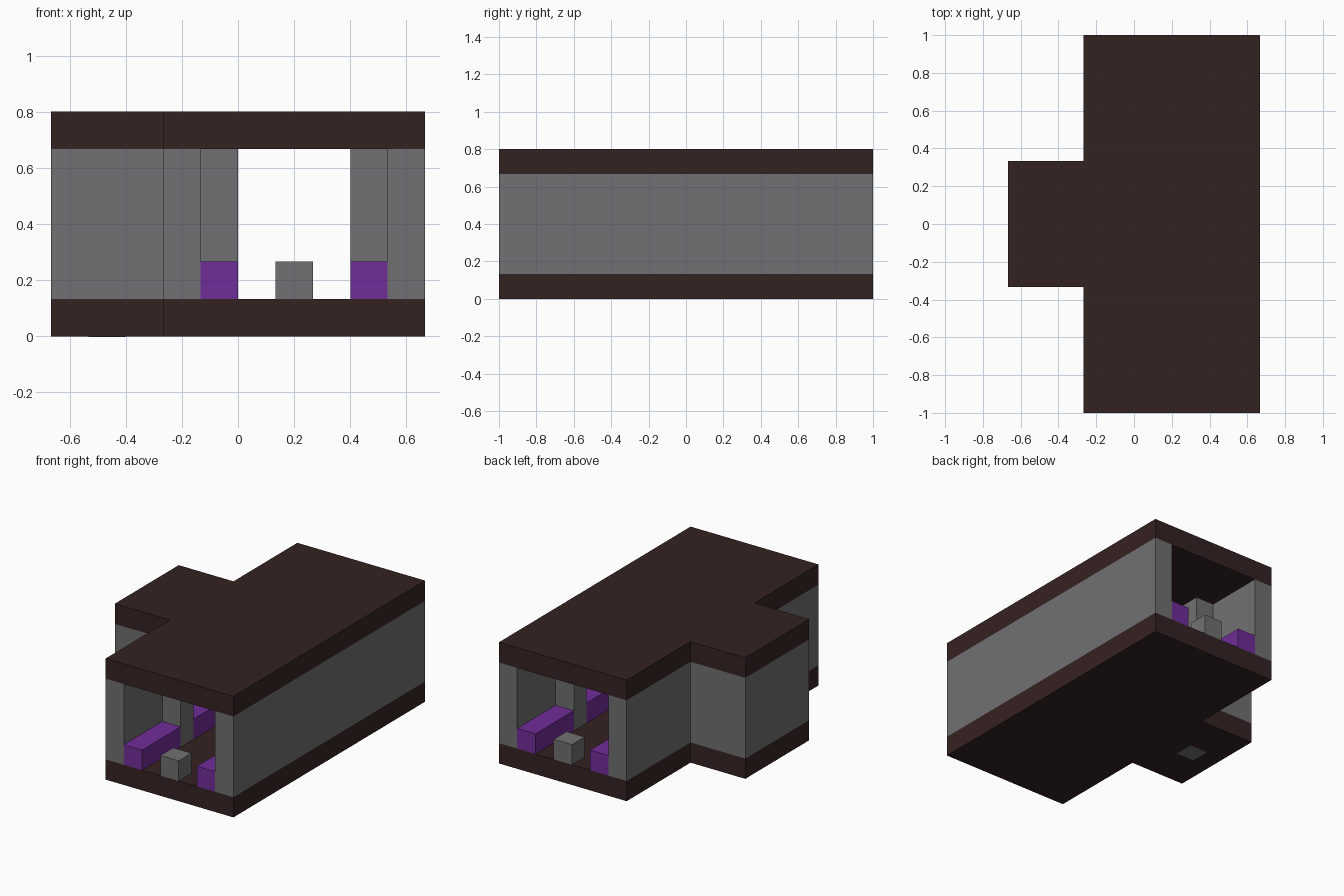
import bpy
import bmesh

U = 1 / 15  # one building module

cube = bpy.data.objects.get("Cube")
if cube:
    bpy.data.objects.remove(cube, do_unlink=True)


def material(name, color):
    mat = bpy.data.materials.new(name)
    mat.use_nodes = True
    mat.diffuse_color = (*color, 1)
    bsdf = mat.node_tree.nodes["Principled BSDF"]
    bsdf.inputs["Base Color"].default_value = (*color, 1)
    bsdf.inputs["Roughness"].default_value = 0.8
    return mat


brown = material("dark brown", (0.036, 0.016, 0.016))
grey = material("stone grey", (0.165, 0.161, 0.168))
purple = material("purple", (0.165, 0.026, 0.319))


def prism(name, outline, z0, z1, mat):
    """Extrude a plan outline, given in modules, between two heights."""
    bm = bmesh.new()
    base = bm.faces.new([bm.verts.new((x * U, y * U, z0 * U)) for x, y in outline])
    top = bmesh.ops.extrude_face_region(bm, geom=[base])["geom"]
    verts = [v for v in top if isinstance(v, bmesh.types.BMVert)]
    bmesh.ops.translate(bm, verts=verts, vec=(0, 0, (z1 - z0) * U))
    bmesh.ops.recalc_face_normals(bm, faces=bm.faces)
    mesh = bpy.data.meshes.new(name)
    bm.to_mesh(mesh)
    bm.free()
    mesh.materials.append(mat)
    obj = bpy.data.objects.new(name, mesh)
    bpy.context.collection.objects.link(obj)
    return obj


def box(name, x0, x1, y0, y1, z0, z1, mat):
    return prism(name, [(x0, y0), (x1, y0), (x1, y1), (x0, y1)], z0, z1, mat)


def mirrored(half):
    """Complete a half outline by mirroring it front to back."""
    return half + [(x, -y) for x, y in reversed(half)]


# Floor and roof slabs share the plan with the side annex
plan = mirrored([(-10, -5), (-4, -5), (-4, -15), (10, -15)])
prism("floor", plan, 0, 2, brown)
prism("roof", plan, 10, 12, brown)

# Side walls, the right one stepping out around the annex
box("left_wall", 8, 10, -15, 15, 2, 10, grey)
prism("right_wall", mirrored([(-10, -5), (-4, -5), (-4, -15), (-2, -15),
                              (-2, -3), (-8, -3)]), 2, 10, grey)

# Partitions, benches and end blocks repeat at both ends
for end, s in (("front", -1), ("back", 1)):
    for side, x in (("right", -2), ("left", 6)):
        inner = 3 if side == "right" else 1
        box(f"{end}_{side}_partition", x, x + 2, 7 * s, 9 * s, 2, 10, grey)
        box(f"{end}_{side}_outer_bench", x, x + 2, 9 * s, 15 * s, 2, 4, purple)
        box(f"{end}_{side}_inner_bench", x, x + 2, inner * s, 7 * s, 2, 4, purple)
    box(f"{end}_block", 2, 4, 13 * s, 15 * s, 2, 4, grey)

# Middle partition and the annex block that passes through the floor
box("middle_partition", 6, 8, -1, 1, 2, 10, grey)
box("annex_block", -8, -6, -1, 1, -0.03, 4, grey)
